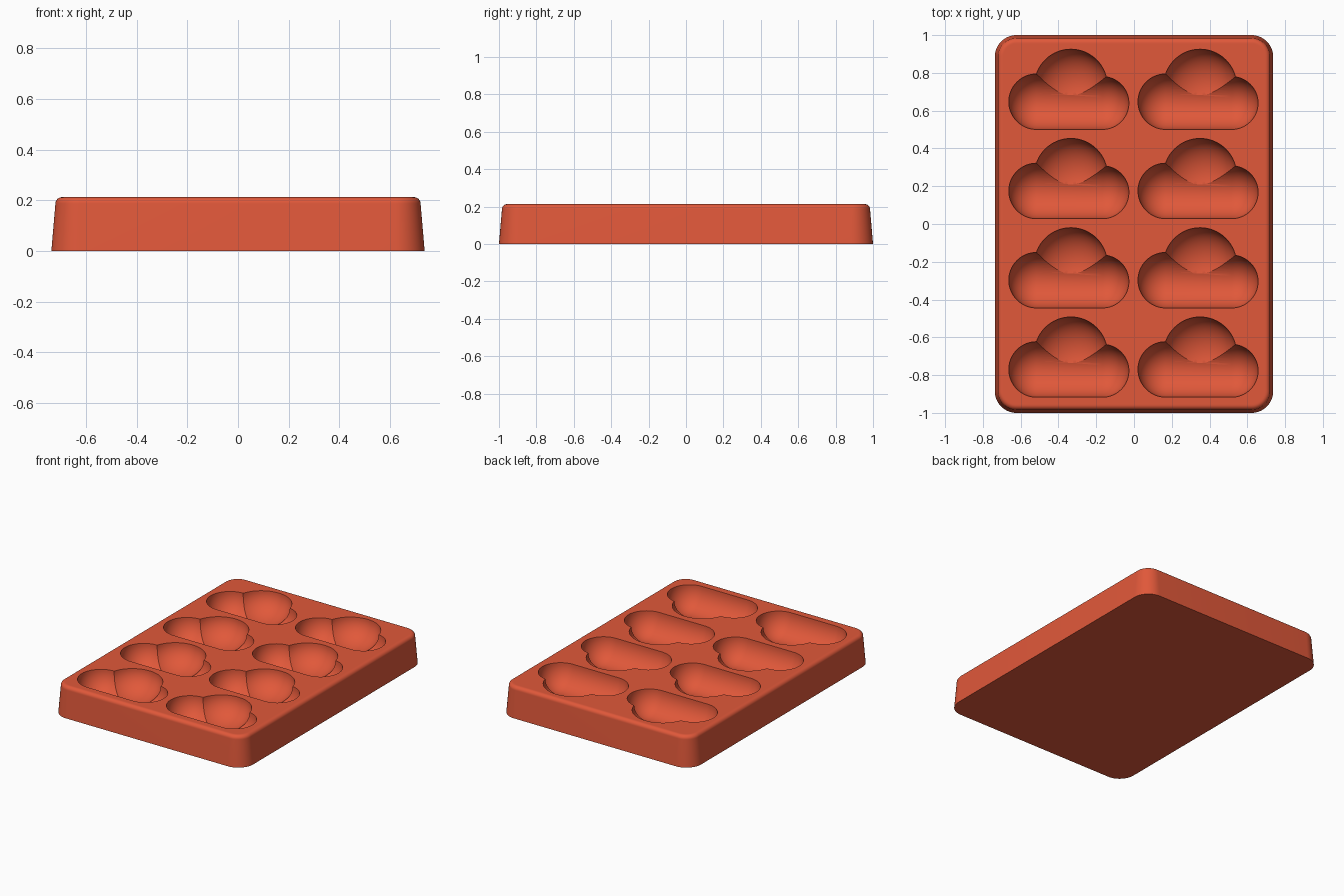
import bpy, bmesh
from math import sin, cos, pi

old = bpy.data.objects.get("Cube")
if old:
    bpy.data.objects.remove(old)

HALF_X, HALF_Y, HEIGHT = 0.737, 1.0, 0.213
CORNER, EDGE, DRAFT = 0.115, 0.026, 0.016
DEPTH = 0.15

clay = bpy.data.materials.new("coral_red_silicone")
clay.use_nodes = True
colour = (0.75, 0.098, 0.042, 1)
clay.diffuse_color = colour
bsdf = next(n for n in clay.node_tree.nodes if n.type == 'BSDF_PRINCIPLED')
bsdf.inputs["Base Color"].default_value = colour
bsdf.inputs["Roughness"].default_value = 0.6


def make_object(name, bm):
    bmesh.ops.recalc_face_normals(bm, faces=bm.faces)
    mesh = bpy.data.meshes.new(name)
    bm.to_mesh(mesh)
    bm.free()
    mesh.materials.append(clay)
    obj = bpy.data.objects.new(name, mesh)
    bpy.context.collection.objects.link(obj)
    return obj


def rounded_ring(bm, inset, z, steps=14):
    """Rounded rectangle of vertices, drawn in by inset."""
    ring = []
    for quarter, (sx, sy) in enumerate([(1, 1), (-1, 1), (-1, -1), (1, -1)]):
        for i in range(steps + 1):
            a = (quarter + i / steps) * pi / 2
            r = CORNER - inset
            ring.append(bm.verts.new((sx * (HALF_X - CORNER) + r * cos(a),
                                      sy * (HALF_Y - CORNER) + r * sin(a), z)))
    return ring


def build_tray():
    # Drafted wall, rounded upper edge, flat top
    levels = [(0, 0)]
    for i in range(9):
        a = i / 8 * pi / 2
        levels.append((DRAFT + EDGE * (1 - cos(a)), HEIGHT - EDGE + EDGE * sin(a)))
    levels.append((DRAFT + EDGE + 0.006, HEIGHT))
    bm = bmesh.new()
    rings = [rounded_ring(bm, *level) for level in levels]
    for low, high in zip(rings, rings[1:]):
        for i in range(len(low)):
            j = (i + 1) % len(low)
            bm.faces.new((low[i], low[j], high[j], high[i]))
    bm.faces.new(rings[0][::-1])
    bm.faces.new(rings[-1])
    return make_object("tray", bm)


def add_bowl(bm, lobes, segments=64, rows=16):
    """Convex hull around half-round lobes given as (x, y, radius)."""
    verts = []
    for x, y, radius in lobes:
        for i in range(segments):
            a = 2 * pi * i / segments
            verts.append(bm.verts.new((x + radius * cos(a), y + radius * sin(a), HEIGHT + 0.05)))
            for k in range(rows):
                t = k / rows * pi / 2
                r = radius * cos(t)
                verts.append(bm.verts.new((x + r * cos(a), y + r * sin(a),
                                           HEIGHT - DEPTH * sin(t))))
        verts.append(bm.verts.new((x, y, HEIGHT - DEPTH)))
    hull = bmesh.ops.convex_hull(bm, input=verts)
    loose = {v for v in hull["geom_interior"] + hull["geom_unused"]
             if isinstance(v, bmesh.types.BMVert) and not v.link_faces}
    bmesh.ops.delete(bm, geom=list(loose), context='VERTS')


def build_cutter(name, lobes):
    # Two columns and four rows of the same bowl
    bm = bmesh.new()
    for column in (-0.342, 0.342):
        for row in range(4):
            base = -0.917 + row * 0.4725
            add_bowl(bm, [(column + x, base + y, r) for x, y, r in lobes])
    obj = make_object(name, bm)
    obj.hide_render = True
    return obj


tray = build_tray()

# Each cloud is a long low bowl plus a larger puff behind it
cutters = [
    build_cutter("cloud_base_cutter", [(-0.174, 0.147, 0.147), (0.175, 0.14, 0.14)]),
    build_cutter("cloud_puff_cutter", [(0.008, 0.232, 0.193)]),
]

bpy.ops.object.select_all(action='DESELECT')
bpy.context.view_layer.objects.active = tray
tray.select_set(True)
for cutter in cutters:
    mod = tray.modifiers.new(cutter.name, 'BOOLEAN')
    mod.operation = 'DIFFERENCE'
    mod.solver = 'EXACT'
    mod.object = cutter
    bpy.ops.object.modifier_apply(modifier=mod.name)
    bpy.data.objects.remove(cutter)

bpy.ops.object.shade_smooth_by_angle(angle=pi / 7)
